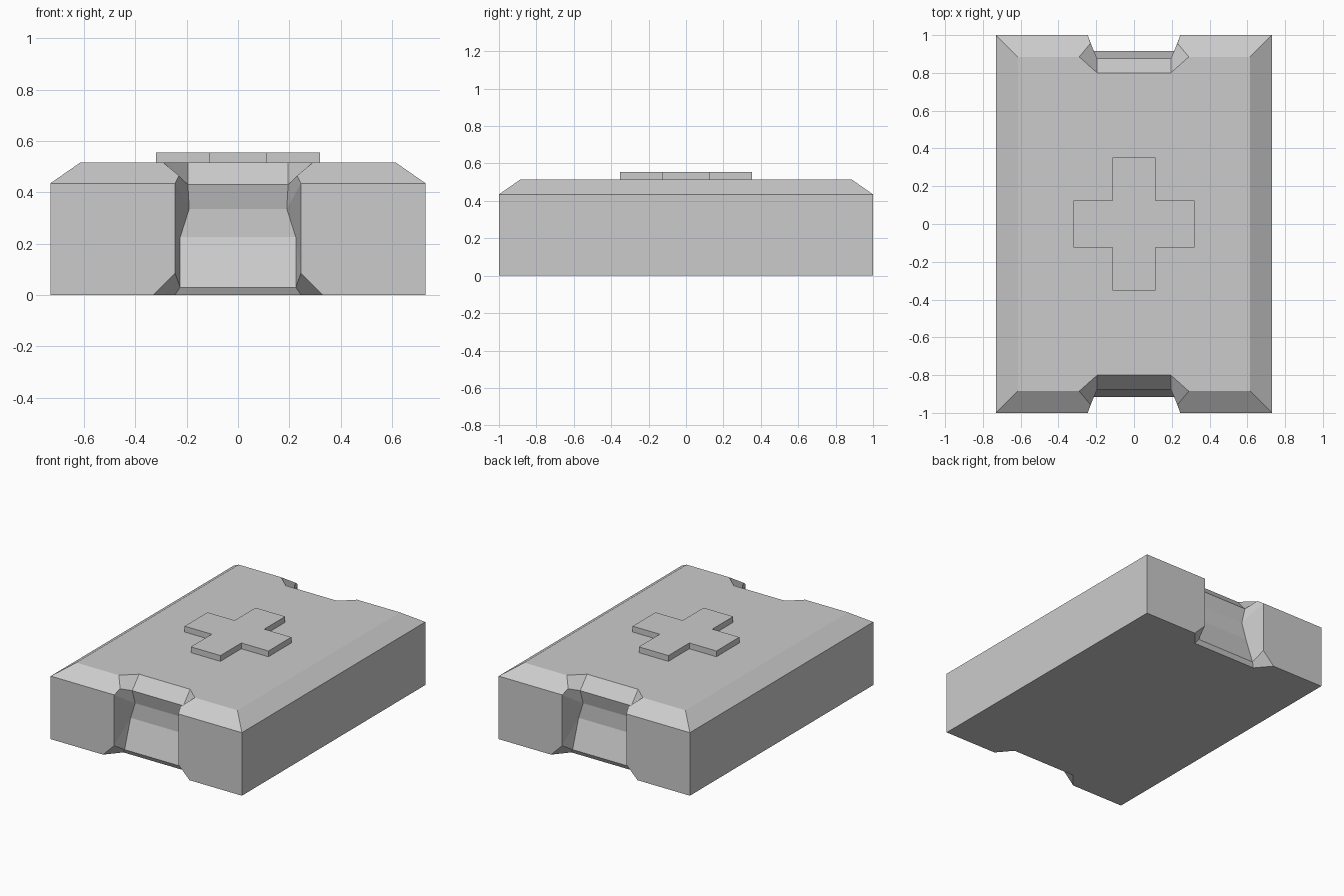
import bpy, bmesh
from math import radians

if "Cube" in bpy.data.objects:
    bpy.data.objects.remove(bpy.data.objects["Cube"])


def finish(bm, name):
    bmesh.ops.remove_doubles(bm, verts=bm.verts, dist=1e-4)
    bmesh.ops.recalc_face_normals(bm, faces=bm.faces)
    bmesh.ops.dissolve_limit(bm, angle_limit=radians(0.5), verts=bm.verts, edges=bm.edges)
    mesh = bpy.data.meshes.new(name)
    bm.to_mesh(mesh)
    bm.free()
    obj = bpy.data.objects.new(name, mesh)
    bpy.context.collection.objects.link(obj)
    return obj


# Case body: one quarter (x > 0, front half), repeated by mirroring
TOP, EDGE = 0.515, 0.435
# recessed grip panel side edge, top to bottom
p = [(.195, -.80, TOP), (.195, -.875, .43), (.19, -.85, .335),
     (.225, -.85, .225), (.225, -.915, .03), (.245, -.90, 0)]
# same panel on the centre line
q = [(0, y, z) for _, y, z in p]
# rim of the recess on the outer shell
r = [(.29, -.885, TOP), (.23, -.957, .465), (.245, -1, EDGE), (.245, -1, .085), (.33, -1, 0)]
# shell corner column, and the same column halfway along the side
c = [(.615, -.885, TOP), (.73, -1, EDGE), (.73, -1, 0)]
d = [(x, 0, z) for x, _, z in c]

quarter = [[q[i], p[i], p[i + 1], q[i + 1]] for i in range(5)]      # grip panel
quarter += [
    [r[0], p[0], p[1], r[1]],                                       # recess side wall
    [r[1], p[1], p[2], r[2]],
    [r[2], p[2], p[3], r[3]],
    [r[3], p[3], p[4]],
    [r[3], p[4], p[5], r[4]],
    [(0, 0, TOP), q[0], p[0], r[0], c[0], d[0]],                    # top
    [r[0], r[1], r[2], c[1], c[0]],                                 # end chamfer
    [r[2], r[3], r[4], c[2], c[1]],                                 # end face
    [c[0], c[1], d[1], d[0]],                                       # side chamfer
    [c[1], c[2], d[2], d[1]],                                       # side face
    [(0, 0, 0), q[5], p[5], r[4], c[2], d[2]],                      # underside
]

bm = bmesh.new()
for sx in (1, -1):
    for sy in (1, -1):
        for face in quarter:
            bm.faces.new([bm.verts.new((x * sx, y * sy, z)) for x, y, z in face])
finish(bm, "case_body")

# Raised cross on the lid
ax, ay, wx, wy = .32, .353, .113, .125
corner = [(ax, wy), (wx, wy), (wx, ay)]
outline = (corner + [(-x, y) for x, y in reversed(corner)]
           + [(-x, -y) for x, y in corner] + [(x, -y) for x, y in reversed(corner)])
bm = bmesh.new()
base = bm.faces.new([bm.verts.new((x, y, TOP - .005)) for x, y in outline])
ext = bmesh.ops.extrude_face_region(bm, geom=[base], use_keep_orig=True)
for v in ext["geom"]:
    if isinstance(v, bmesh.types.BMVert):
        v.co.z = .555
finish(bm, "raised_cross")
